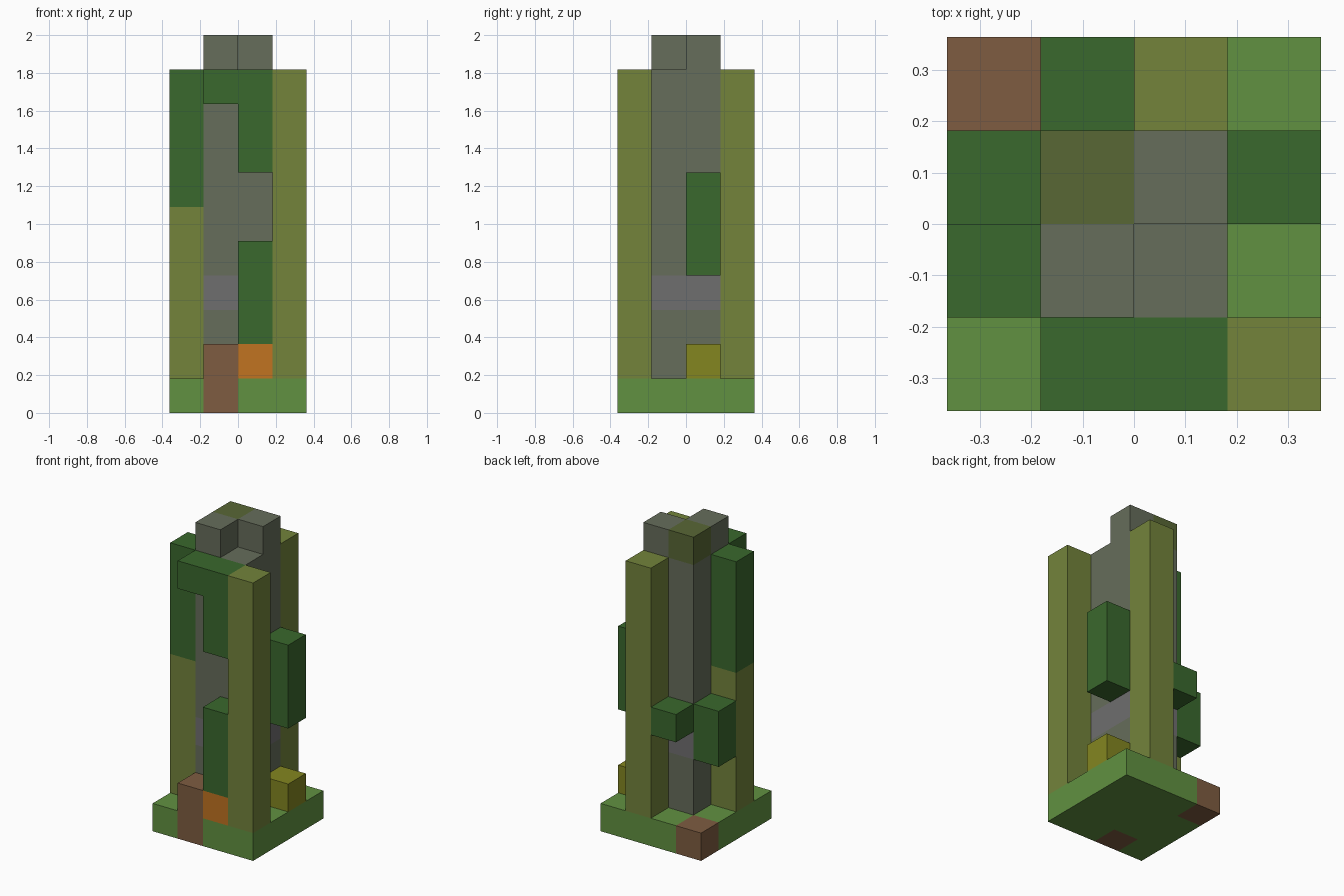
import bpy, bmesh
from mathutils import Vector

cube = bpy.data.objects.get("Cube")
if cube:
    bpy.data.objects.remove(cube, do_unlink=True)

U = 2 / 11          # edge of one block


def material(name, rgb):
    """Flat material from 0-255 display colour."""
    lin = [((c / 255 + 0.055) / 1.055) ** 2.4 for c in rgb] + [1]
    m = bpy.data.materials.new(name)
    m.use_nodes = True
    m.diffuse_color = lin
    bsdf = m.node_tree.nodes["Principled BSDF"]
    bsdf.inputs["Base Color"].default_value = lin
    bsdf.inputs["Roughness"].default_value = 0.9
    return m


GRASS = material("grass green", (97, 145, 65))
LEAF = material("dark leaf green", (58, 104, 45))
OLIVE = material("olive", (115, 131, 59))
STONE = material("mossy stone", (102, 109, 91))
GREY = material("grey stone", (111, 110, 111))
MOSS = material("dark moss", (88, 103, 53))
BROWN = material("earth brown", (126, 92, 65))
ORANGE = material("orange", (193, 115, 33))
LIME = material("yellow green", (131, 134, 32))

cells = {}          # block position -> part name
part_mat = {}


def fill(name, mat, x, y, z):
    """Fill a half-open block range; later parts replace earlier ones."""
    part_mat[name] = mat
    for i in range(*x):
        for j in range(*y):
            for k in range(*z):
                cells[i, j, k] = name


def column(name, mat, i, j, bottom, top):
    fill(name, mat, (i, i + 1), (j, j + 1), (bottom, top))


# Ground slab with earth patches
fill("ground", GRASS, (0, 4), (0, 4), (0, 1))
column("back_earth_patch", BROWN, 0, 3, 0, 1)
column("front_earth_stump", BROWN, 1, 0, 0, 2)

# Stone core with a grey band and a stepped crown
fill("stone_core", STONE, (1, 3), (1, 3), (1, 10))
fill("grey_band", GREY, (1, 3), (1, 3), (3, 4))
column("crown_front", STONE, 1, 1, 10, 11)
column("crown_back", STONE, 2, 2, 10, 11)
column("crown_moss", MOSS, 1, 2, 10, 11)

# Tall pillars
column("front_pillar", OLIVE, 3, 0, 1, 10)
column("back_pillar", OLIVE, 2, 3, 1, 10)
column("side_pillar", OLIVE, 0, 1, 1, 6)
column("side_pillar_leaves", LEAF, 0, 1, 6, 10)

# Hanging and climbing leaves
column("front_upper_leaves", LEAF, 2, 0, 7, 10)
column("front_leaf_lintel", LEAF, 1, 0, 9, 10)
column("front_lower_leaves", LEAF, 2, 0, 2, 5)
column("left_leaves", LEAF, 3, 2, 4, 7)
column("back_leaf_block", LEAF, 1, 3, 4, 5)
column("right_leaves", LEAF, 0, 2, 3, 5)

# Small accents at the foot
column("orange_block", ORANGE, 2, 0, 1, 2)
column("lime_bush", LIME, 3, 2, 1, 2)


def build(name):
    """Make one part from the exposed sides of its blocks."""
    bm = bmesh.new()
    for cell, owner in cells.items():
        if owner != name:
            continue
        centre = Vector(cell) + Vector((-1.5, -1.5, 0.5))
        for axis in range(3):
            for sign in (-1, 1):
                n = Vector((0, 0, 0))
                n[axis] = sign
                if tuple(int(c + d) for c, d in zip(cell, n)) in cells:
                    continue
                a = Vector((0, 0, 0))
                a[(axis + 1) % 3] = 1
                b = n.cross(a)
                corners = [n - a - b, n + a - b, n + a + b, n - a + b]
                bm.faces.new([bm.verts.new((centre + c / 2) * U)
                              for c in corners])
    bmesh.ops.remove_doubles(bm, verts=bm.verts[:], dist=0.001)
    bmesh.ops.dissolve_limit(bm, angle_limit=0.02, verts=bm.verts[:],
                             edges=bm.edges[:])
    mesh = bpy.data.meshes.new(name)
    bm.to_mesh(mesh)
    bm.free()
    mesh.materials.append(part_mat[name])
    bpy.context.collection.objects.link(bpy.data.objects.new(name, mesh))


for part in part_mat:
    build(part)
